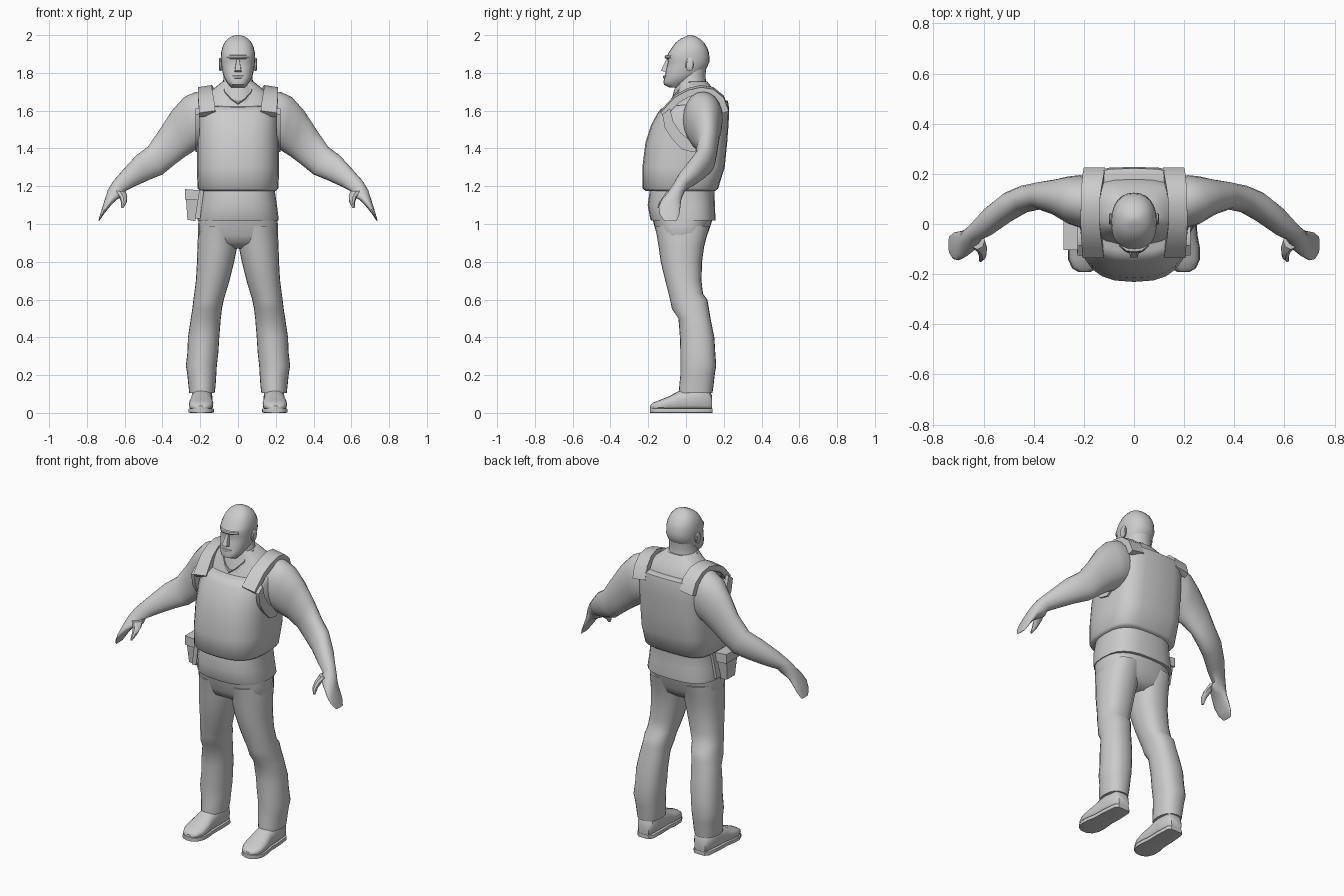
import bpy, bmesh, math
from mathutils import Vector

grey = bpy.data.materials.new("plain grey")
grey.diffuse_color = (0.6, 0.6, 0.6, 1)


def finish(name, bm, angle=40):
    bmesh.ops.recalc_face_normals(bm, faces=bm.faces)
    me = bpy.data.meshes.new(name)
    bm.to_mesh(me)
    bm.free()
    ob = bpy.data.objects.new(name, me)
    bpy.context.collection.objects.link(ob)
    me.materials.append(grey)
    bpy.ops.object.select_all(action='DESELECT')
    ob.select_set(True)
    bpy.context.view_layer.objects.active = ob
    bpy.ops.object.shade_smooth_by_angle(angle=math.radians(angle))
    return ob


def loft(name, rings, angle=40):
    """Skin a list of equal-sized point loops and cap both ends."""
    bm = bmesh.new()
    loops = [[bm.verts.new(p) for p in r] for r in rings]
    n = len(loops[0])
    for a, b in zip(loops, loops[1:]):
        for i in range(n):
            j = (i + 1) % n
            bm.faces.new((a[i], a[j], b[j], b[i]))
    bm.faces.new(loops[0])
    bm.faces.new(loops[-1])
    return finish(name, bm, angle)


def oval(c, u, v, eu=2.0, ev=None, n=24):
    """Rounded section around c; ev is the squareness on the -v side."""
    pts = []
    for i in range(n):
        t = 2 * math.pi * i / n
        a, b = math.cos(t), math.sin(t)
        e = 2 / (ev if ev and b < 0 else eu)
        pts.append(Vector(c) + Vector(u) * math.copysign(abs(a) ** e, a)
                   + Vector(v) * math.copysign(abs(b) ** e, b))
    return pts


def slab(x0, x1, yf, yb, z, back=2.0, front=2.0, tilt=0.0):
    """Horizontal section given by its x and y limits."""
    ry = (yb - yf) / 2
    return oval(((x0 + x1) / 2, (yf + yb) / 2, z), ((x1 - x0) / 2, 0, 0),
                (0, ry, tilt * ry), back, front)


def block(name, corners, angle=30):
    """Six-sided solid from four bottom and four top corners."""
    return loft(name, [corners[:4], corners[4:]], angle)


# head and neck
loft("head", [slab(-w, w, f, b, z, 2.2, 2.4) for z, w, f, b in [
    (1.722, .035, -.085, -.03), (1.738, .05, -.117, .0), (1.755, .062, -.119, .03),
    (1.775, .073, -.114, .06), (1.795, .08, -.109, .09), (1.83, .087, -.103, .112),
    (1.86, .09, -.095, .125), (1.885, .091, -.104, .124), (1.91, .089, -.09, .121),
    (1.935, .083, -.074, .112), (1.96, .072, -.055, .096), (1.98, .055, -.03, .075),
    (1.994, .033, .0, .05), (2.0, .01, .015, .03)]])
loft("neck", [slab(-w, w, f, b, z) for z, w, f, b in [
    (1.84, .072, -.02, .11), (1.79, .075, -.035, .103), (1.745, .08, -.05, .106),
    (1.70, .10, -.065, .12), (1.64, .12, -.08, .13)]])
block("nose", [(-.02, -.09, 1.80), (.02, -.09, 1.80), (.016, -.133, 1.812), (-.016, -.133, 1.812),
               (-.009, -.08, 1.872), (.009, -.08, 1.872), (.007, -.104, 1.872), (-.007, -.104, 1.872)])
loft("brow", [oval((x, y, 1.884), (0, .012, 0), (0, 0, .01), n=8) for x, y in
              [(-.06, -.076), (-.03, -.099), (0, -.102), (.03, -.099), (.06, -.076)]])
loft("lips", [oval((x, y, 1.778), (0, .008, 0), (0, 0, .009), n=8) for x, y in
              [(-.03, -.103), (0, -.114), (.03, -.103)]])

# shirt and waist
loft("shirt", [slab(-w, w, f, b, z, 2.8, 2.5) for z, w, f, b in [
    (1.018, .215, -.185, .155), (1.03, .215, -.19, .156), (1.10, .206, -.203, .153),
    (1.19, .193, -.19, .15), (1.4, .20, -.15, .18), (1.58, .20, -.10, .195),
    (1.65, .195, -.07, .18), (1.69, .165, -.05, .16), (1.72, .125, -.045, .14),
    (1.755, .082, -.04, .112)]])

# armoured vest, its top rising toward the back
loft("vest", [slab(-w, w, f, b, z, 3.6, 2.6, t) for z, w, f, b, t in [
    (1.176, .202, -.215, .155, 0), (1.188, .214, -.229, .17, 0), (1.30, .218, -.231, .205, 0),
    (1.43, .218, -.215, .218, 0), (1.53, .216, -.185, .226, .03), (1.60, .212, -.152, .228, .08),
    (1.63, .204, -.135, .222, .12), (1.638, .188, -.11, .205, .12)]], 50)

# trousers
loft("hips", [slab(-w, w, f, b, z, 2.6, 2.6) for z, w, f, b in [
    (1.03, .208, -.178, .142), (.99, .212, -.168, .13), (.94, .212, -.153, .112),
    (.90, .19, -.135, .095), (.87, .10, -.08, .055)]])
LEG = [(.99, .0, .205, -.165, .126), (.94, .0, .212, -.155, .112), (.88, .004, .215, -.145, .096),
       (.80, .02, .217, -.134, .085), (.70, .045, .223, -.11, .082), (.63, .066, .232, -.092, .09),
       (.60, .075, .236, -.085, .113), (.55, .085, .242, -.074, .122), (.50, .091, .25, -.04, .13),
       (.40, .099, .265, -.032, .15), (.32, .104, .268, -.03, .155), (.25, .112, .276, -.03, .16),
       (.20, .115, .268, -.03, .152), (.14, .119, .262, -.036, .145), (.105, .124, .258, -.038, .14)]

# shoe outline: y, half width, top height
SHOE = [(.138, .035, .09), (.12, .05, .13), (.04, .056, .14), (-.04, .056, .115), (-.09, .064, .088),
        (-.14, .063, .068), (-.175, .047, .054), (-.19, .022, .038)]

# arm sections: upper edge x, z; lower edge x, z; y limits
ARM = [(.13, 1.70, .13, 1.42, -.01, .17), (.225, 1.70, .205, 1.405, -.015, .195),
       (.285, 1.672, .235, 1.385, .0, .19), (.35, 1.60, .275, 1.36, .035, .178),
       (.415, 1.50, .335, 1.315, .058, .168), (.476, 1.41, .40, 1.262, .045, .155),
       (.54, 1.362, .465, 1.236, .008, .128), (.61, 1.285, .545, 1.20, -.045, .07),
       (.66, 1.228, .602, 1.172, -.07, .01), (.69, 1.178, .60, 1.15, -.098, -.012),
       (.705, 1.13, .645, 1.128, -.13, -.025), (.718, 1.09, .682, 1.088, -.145, -.03),
       (.73, 1.05, .71, 1.052, -.14, -.035), (.74, 1.015, .733, 1.018, -.115, -.05)]

# shoulder strap path: y, z, inner x, outer x
STRAP = [(-.135, 1.60, .12, .205), (-.095, 1.645, .125, .208), (-.055, 1.685, .132, .211),
         (.01, 1.72, .138, .213), (.08, 1.736, .138, .212), (.145, 1.725, .13, .21),
         (.2, 1.68, .12, .205), (.226, 1.61, .115, .2)]

for s, side in ((-1, "left"), (1, "right")):
    loft(side + "_trouser_leg", [slab(s * a, s * b, f, k, z, 2.4) for z, a, b, f, k in LEG])
    loft(side + "_shoe", [oval((s * (.192 - y * .03), y, .02 + (h - .02) / 2), (s * w, 0, 0),
                               (0, 0, (h - .02) / 2), 2.2, 5, 16) for y, w, h in SHOE])
    loft(side + "_sole", [oval((s * (.192 - y * .03), y * 1.01, .012), (s * w * 1.06, 0, 0),
                               (0, 0, .012), 8, None, 12) for y, w, h in SHOE])
    loft(side + "_arm", [oval((s * (xt + xb) / 2, (f + k) / 2, (zt + zb) / 2),
                              (0, (k - f) / 2, 0), (s * (xt - xb) / 2, 0, (zt - zb) / 2), 2.1, None, 20)
                         for xt, zt, xb, zb, f, k in ARM], 60)
    loft(side + "_thumb", [oval((s * x, y, z), (s * r, 0, 0), (0, r * 1.2, 0), n=8) for x, y, z, r in
                           [(.625, -.065, 1.175, .03), (.608, -.095, 1.145, .022),
                            (.604, -.125, 1.115, .015), (.612, -.145, 1.085, .006)]])
    loft(side + "_ear", [oval((s * x, .02, 1.845), (0, r, 0), (0, .1 * r, 1.6 * r), n=12)
                         for x, r in [(.08, .018), (.095, .023), (.1, .018)]])

    # shoulder strap as a thick band
    rings = []
    for i, (y, z, a, b) in enumerate(STRAP):
        p, q = STRAP[max(i - 1, 0)], STRAP[min(i + 1, len(STRAP) - 1)]
        d = Vector((0, q[0] - p[0], q[1] - p[1])).normalized()
        inward = Vector((0, d.z, -d.y)) * .035
        o, c = Vector((s * a, y, z)), Vector((s * b, y, z - .012))
        rings.append([o, c, c + inward, o + inward])
    loft(side + "_shoulder_strap", rings, 35)

    # band around the front of the armhole
    rings = []
    for y, z, w in [(-.105, 1.60, .02), (-.09, 1.53, .022), (-.05, 1.47, .022), (.005, 1.42, .025), (.06, 1.40, .02)]:
        rings.append([(s * .205, y - w, z - w), (s * .226, y - w, z - w),
                      (s * .226, y + w, z + w * .6), (s * .205, y + w, z + w * .6)])
    loft(side + "_armhole_band", rings, 35)

# neckline edge
path = [(.088, .02, 1.745), (.072, -.035, 1.705), (.036, -.068, 1.665), (0, -.084, 1.64)]
path += [(-x, y, z) for x, y, z in path[-2::-1]]
loft("neckline", [oval(p, (0, .009, 0), (0, 0, .009), n=6) for p in path])

# hip pouch with flap and hanger
block("hip_pouch", [(-.268, -.085, 1.022), (-.225, -.085, 1.015), (-.225, -.01, 1.015), (-.268, -.01, 1.022),
                    (-.278, -.10, 1.175), (-.205, -.10, 1.17), (-.205, .01, 1.17), (-.278, .01, 1.175)])
block("pouch_flap", [(-.281, -.104, 1.13), (-.20, -.104, 1.125), (-.20, .014, 1.125), (-.281, .014, 1.13),
                     (-.281, -.104, 1.185), (-.20, -.104, 1.178), (-.20, .014, 1.178), (-.281, .014, 1.185)])
block("pouch_hanger", [(-.228, -.115, 1.03), (-.20, -.115, 1.03), (-.20, .03, 1.03), (-.228, .03, 1.03),
                       (-.205, -.12, 1.18), (-.18, -.12, 1.18), (-.18, .04, 1.18), (-.205, .04, 1.18)])
